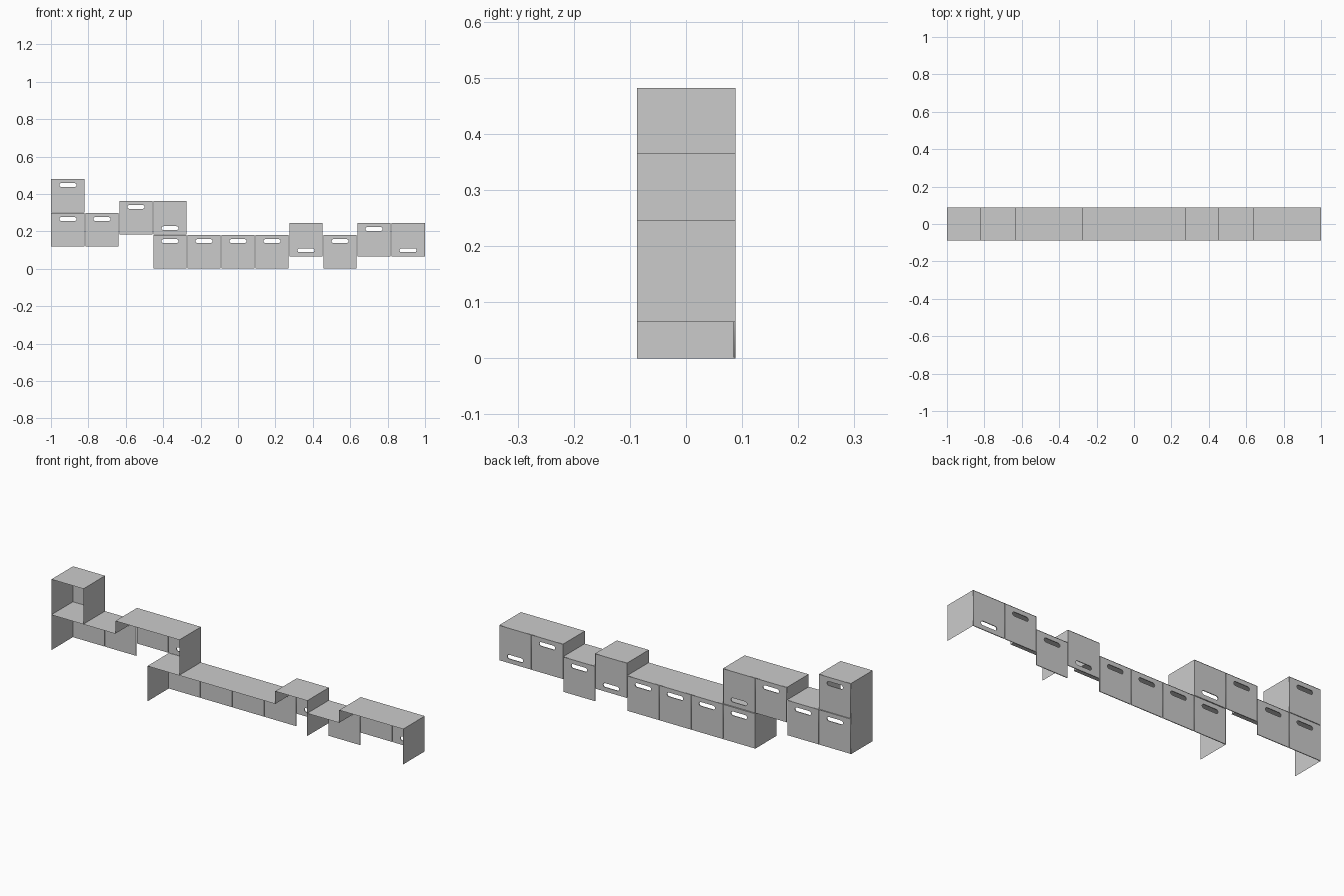
import bpy, bmesh, math

if "Cube" in bpy.data.objects:
    bpy.data.objects.remove(bpy.data.objects["Cube"])

S = 2 / 11              # module size
YF, YB = -0.087, 0.0885  # front and back of the casing
T = 0.004               # door thickness


def col_x(c):
    return -1 + c * S


def sheet(name, corners):
    """Single flat board from four corners."""
    me = bpy.data.meshes.new(name)
    me.from_pydata(corners, [], [(0, 1, 2, 3)])
    ob = bpy.data.objects.new(name, me)
    bpy.context.collection.objects.link(ob)
    return ob


def top_board(x0, x1, z, yf=YF):
    sheet("top_board", [(x0, yf, z), (x1, yf, z), (x1, YB, z), (x0, YB, z)])


def side_board(x, z0, z1):
    sheet("side_board", [(x, YF, z0), (x, YB, z0), (x, YB, z1), (x, YF, z1)])


def add_loop(cu, pts):
    sp = cu.splines.new('POLY')
    sp.points.add(len(pts) - 1)
    for p, (x, y) in zip(sp.points, pts):
        p.co = (x, y, 0, 1)
    sp.use_cyclic_u = True


def door_mesh():
    """Square door with a rounded grip slot, standing in the XZ plane."""
    cu = bpy.data.curves.new("door_profile", 'CURVE')
    cu.dimensions, cu.fill_mode, cu.extrude = '2D', 'BOTH', T / 2
    h = S / 2 - 0.0015
    add_loop(cu, [(-h, -h), (h, -h), (h, h), (-h, h)])
    r, half, zc = 0.0105, 0.035, S / 2 - 0.034
    slot = []
    for side in (1, -1):
        for i in range(9):
            a = side * math.pi / 2 - math.pi / 2 - math.pi / 2 + math.pi * i / 8
            if side == -1:
                a += math.pi * 2
            ca = math.cos(-math.pi / 2 + math.pi * i / 8) * side
            sa = math.sin(-math.pi / 2 + math.pi * i / 8) * side
            slot.append((side * half + r * ca, zc + r * sa))
    add_loop(cu, slot)
    tmp = bpy.data.objects.new("door_profile", cu)
    bpy.context.collection.objects.link(tmp)
    dg = bpy.context.evaluated_depsgraph_get()
    me = bpy.data.meshes.new_from_object(tmp.evaluated_get(dg))
    bpy.data.objects.remove(tmp)
    bm = bmesh.new()
    bm.from_mesh(me)
    bmesh.ops.remove_doubles(bm, verts=bm.verts, dist=1e-5)
    for v in bm.verts:
        v.co = (v.co.x, v.co.z, v.co.y)
    bmesh.ops.recalc_face_normals(bm, faces=bm.faces)
    bm.to_mesh(me)
    bm.free()
    return me


# rows of modules: first column, base height, grip position per module
Z_MID, Z_LOW, Z_STEP = 0.183, 0.118, 0.065
rows = [
    (0, Z_LOW + S, "t"),
    (0, Z_LOW, "tt"),
    (2, Z_MID, "tb"),
    (3, 0, "tttt"),
    (7, Z_STEP, "b"),
    (8, 0, "t"),
    (9, Z_STEP, "tb"),
]

# top boards and doors on the back
door = door_mesh()
for c, z, grips in rows:
    lip = -0.0885 if (z == Z_LOW) else YF
    top_board(col_x(c), col_x(c + len(grips)), z + S, lip)
    for i, g in enumerate(grips):
        ob = bpy.data.objects.new("door", door)
        bpy.context.collection.objects.link(ob)
        ob.location = (col_x(c + i) + S / 2, YB - T / 2, z + S / 2)
        if g == "b":    # door hung upside down
            ob.rotation_euler.y = math.pi

# side boards: column line, bottom, top
for c, z0, z1 in [
    (0, Z_LOW, Z_LOW + S), (0, Z_LOW + S, Z_LOW + 2 * S),
    (1, Z_LOW + S, Z_LOW + 2 * S),
    (2, Z_LOW + S, Z_MID + S),
    (3, 0, S),
    (4, Z_MID, Z_MID + S),
    (7, S, Z_STEP + S),
    (8, Z_STEP, Z_STEP + S),
    (9, S, Z_STEP + S),
    (11, Z_STEP, Z_STEP + S),
]:
    side_board(col_x(c), z0, z1)
